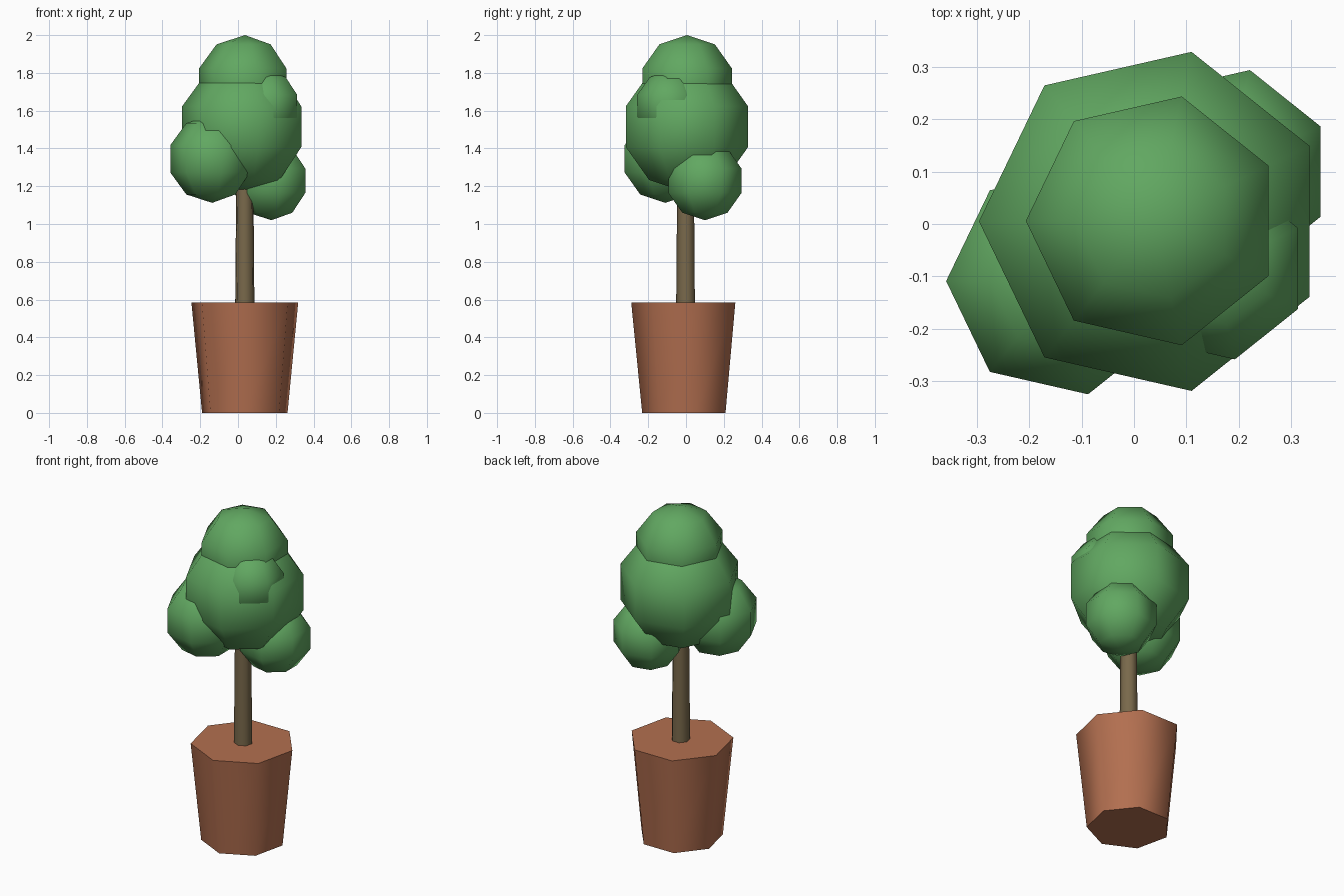
import bpy, bmesh
from math import sin, cos, pi, radians

if "Cube" in bpy.data.objects:
    bpy.data.objects.remove(bpy.data.objects["Cube"])

SIDES = 7


def material(name, rgb):
    m = bpy.data.materials.new(name)
    m.diffuse_color = (*rgb, 1)
    m.use_nodes = True
    m.node_tree.nodes["Principled BSDF"].inputs["Base Color"].default_value = m.diffuse_color
    return m


def lathe(name, profile, centre, first_angle, mat):
    """Seven-sided solid of revolution from (radius, z) points, bottom to top."""
    bm = bmesh.new()
    rings = []
    for r, z in profile:
        if r == 0:
            rings.append([bm.verts.new((0, 0, z))] * SIDES)
        else:
            angles = [first_angle + 2 * pi * i / SIDES for i in range(SIDES)]
            rings.append([bm.verts.new((r * cos(a), r * sin(a), z)) for a in angles])
    for low, high in zip(rings, rings[1:]):
        for i in range(SIDES):
            j = (i + 1) % SIDES
            corners = (low[i], low[j], high[j], high[i])
            bm.faces.new(list(dict.fromkeys(corners)))
    # flat caps on open ends
    if profile[0][0]:
        bm.faces.new(rings[0][::-1])
    if profile[-1][0]:
        bm.faces.new(rings[-1])
    bmesh.ops.recalc_face_normals(bm, faces=bm.faces)
    mesh = bpy.data.meshes.new(name)
    bm.to_mesh(mesh)
    bm.free()
    mesh.materials.append(mat)
    ob = bpy.data.objects.new(name, mesh)
    ob.location = centre
    bpy.context.collection.objects.link(ob)
    bpy.ops.object.select_all(action='DESELECT')
    bpy.context.view_layer.objects.active = ob
    ob.select_set(True)
    bpy.ops.object.shade_smooth_by_angle(angle=radians(65))
    return ob


def leaf_ball(name, centre, radius):
    """Sphere of five bands, one corner pointing to -x."""
    profile = [(0, -radius)]
    for e in (-54, -18, 18, 54):
        profile.append((radius * cos(radians(e)), radius * sin(radians(e))))
    profile.append((0, radius))
    return lathe(name, profile, centre, pi, leaf)


clay = material("clay", (0.45, 0.16, 0.08))
bark = material("bark", (0.19, 0.14, 0.07))
leaf = material("leaf", (0.12, 0.39, 0.12))

# pot and trunk, one corner facing the front
lathe("pot", [(0.232, 0), (0.29, 0.585)], (0.036, 0, 0), -pi / 2, clay)
lathe("trunk", [(0.052, 0.585), (0.046, 1.3)], (0.036, 0, 0), -pi / 2, bark)

# foliage
leaf_ball("crown_main", (0.036, 0.005, 1.515), 0.349)
leaf_ball("crown_top", (0.037, 0.006, 1.744), 0.256)
leaf_ball("foliage_front_left", (-0.137, -0.109, 1.345), 0.233)
leaf_ball("foliage_back_right", (0.177, 0.1, 1.229), 0.209)
leaf_ball("foliage_front_right", (0.153, -0.085, 1.626), 0.187)
